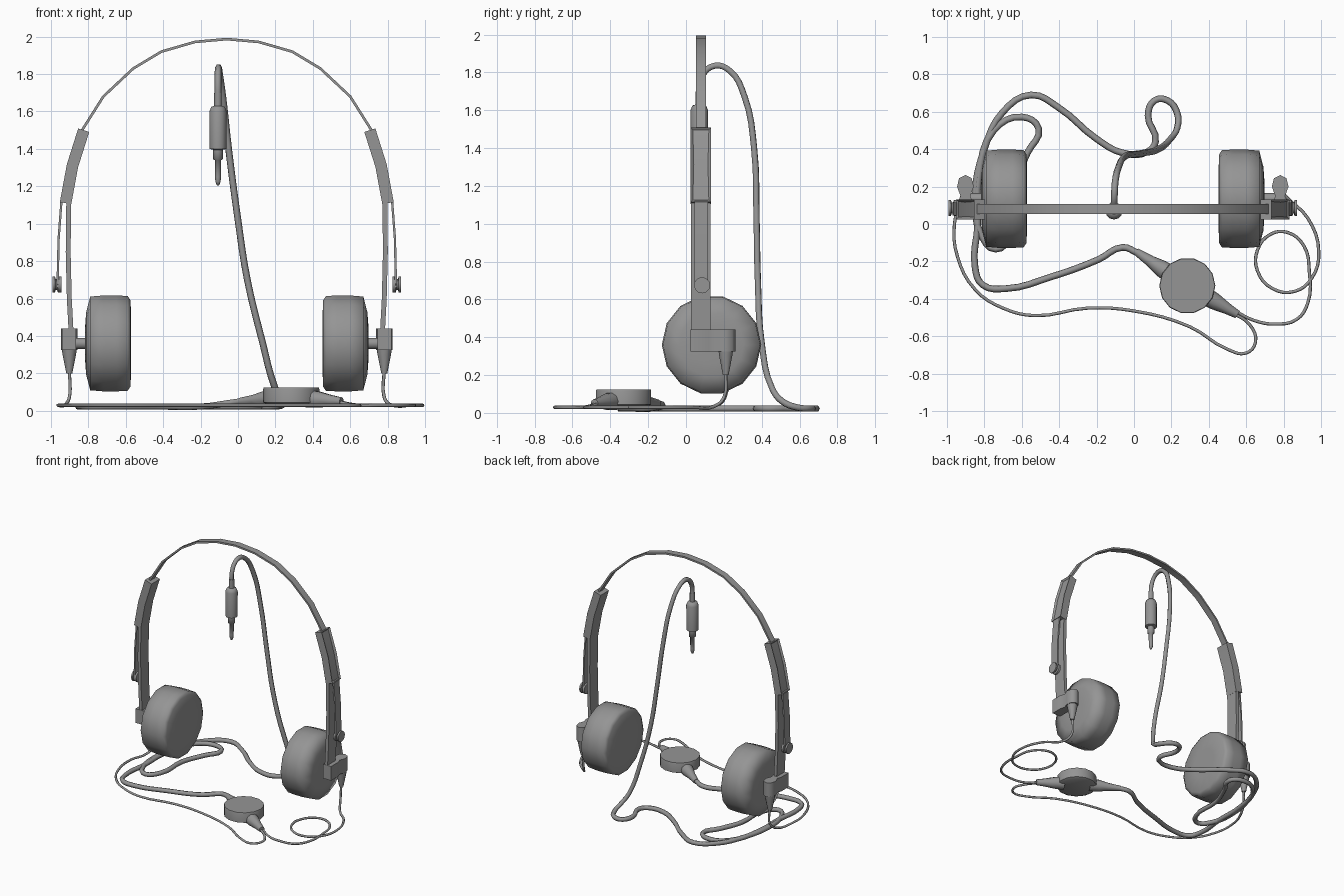
import bpy, bmesh, math
from mathutils import Vector

CX = -0.06   # symmetry plane of the headset
BY = 0.08    # depth of the headband

GREY = bpy.data.materials.new("dark_grey")
GREY.diffuse_color = (0.3, 0.3, 0.3, 1)


def finish(name, bm, angle=40):
    bmesh.ops.recalc_face_normals(bm, faces=bm.faces[:])
    me = bpy.data.meshes.new(name)
    bm.to_mesh(me)
    bm.free()
    me.shade_smooth()
    me.set_sharp_from_angle(angle=math.radians(angle))
    me.materials.append(GREY)
    ob = bpy.data.objects.new(name, me)
    bpy.context.collection.objects.link(ob)
    return ob


def lathe(name, origin, axis, profile, n=12, angle=40):
    """Revolve (distance, radius) pairs around an axis."""
    rot = Vector(axis).to_track_quat('Z', 'Y')
    o = Vector(origin)
    bm = bmesh.new()
    rings = []
    for t, r in profile:
        rings.append([bm.verts.new(o + rot @ Vector((r * math.cos(a), r * math.sin(a), t)))
                      for a in (2 * math.pi * i / n for i in range(n))])
    for a, b in zip(rings, rings[1:]):
        for i in range(n):
            j = (i + 1) % n
            bm.faces.new((a[i], a[j], b[j], b[i]))
    bm.faces.new(rings[0])
    bm.faces.new(rings[-1])
    return finish(name, bm, angle)


def band(name, pts, thick, y0, y1, inset=0):
    """Rectangular strip following an (x, z) centre line."""
    bm = bmesh.new()
    P = [Vector(p) for p in pts]
    rings = []
    for i, p in enumerate(P):
        d = (P[min(i + 1, len(P) - 1)] - P[max(i - 1, 0)]).normalized()
        n = Vector((d.y, -d.x)) * thick / 2
        rings.append([bm.verts.new((q.x, y, q.y)) for q, y in
                      ((p + n, y0), (p + n, y1), (p - n, y1), (p - n, y0))])
    for a, b in zip(rings, rings[1:]):
        for i in range(4):
            j = (i + 1) % 4
            bm.faces.new((a[i], a[j], b[j], b[i]))
    bm.faces.new(rings[0])
    bm.faces.new(rings[-1])
    if inset:  # recessed panel on the outer side
        bmesh.ops.recalc_face_normals(bm, faces=bm.faces[:])
        bm.normal_update()
        side = [f for f in bm.faces if f.normal.x * (P[0].x - CX) > 0
                and abs(f.normal.x) > 0.8]
        bmesh.ops.inset_region(bm, faces=side, thickness=inset, depth=-0.012)
    return finish(name, bm)


def cable(name, pts, radius, z=0.03):
    """Round cable through points; points without a height lie on the floor."""
    cu = bpy.data.curves.new(name, 'CURVE')
    cu.dimensions = '3D'
    cu.bevel_depth = radius
    cu.bevel_resolution = 1
    cu.resolution_u = 4
    cu.use_fill_caps = True
    cu.materials.append(GREY)
    sp = cu.splines.new('BEZIER')
    sp.bezier_points.add(len(pts) - 1)
    for b, p in zip(sp.bezier_points, pts):
        b.co = p if len(p) == 3 else (*p, z)
        b.handle_left_type = b.handle_right_type = 'AUTO'
    ob = bpy.data.objects.new(name, cu)
    bpy.context.collection.objects.link(ob)
    return ob


# Headband
half = [(0.78, 1.49), (0.66, 1.68), (0.50, 1.83), (0.35, 1.92), (0.17, 1.972)]
arc = [(CX - x, z) for x, z in half] + [(CX, 1.987)] + [(CX + x, z) for x, z in half[::-1]]
band("headband", arc, 0.014, BY - 0.027, BY + 0.027)

# Everything repeated on both sides
for side, s in (("left", -1), ("right", 1)):
    X = lambda d: CX + s * d
    path = lambda pts: [(X(d), z) for d, z in pts]
    band(side + "_slider_sleeve", path([(0.765, 1.50), (0.825, 1.31), (0.862, 1.11)]),
         0.062, 0.025, 0.132, 0.016)
    band(side + "_arm", path([(0.845, 1.12), (0.848, 0.85), (0.842, 0.6), (0.828, 0.34)]),
         0.026, 0.027, 0.13)
    band(side + "_slider_strip", path([(0.884, 1.12), (0.899, 0.92), (0.905, 0.66)]),
         0.012, 0.045, 0.115)
    lathe(side + "_slider_knob", (X(0.885), 0.085, 0.675), (s, 0, 0),
          [(0, 0.043), (0.018, 0.043), (0.022, 0.03), (0.03, 0.03), (0.034, 0.043), (0.047, 0.043)])

    # Ear pad and its stem
    lathe(side + "_ear_pad", (CX, 0.135, 0.36), (s, 0, 0),
          [(0.512, 0.12), (0.514, 0.235), (0.53, 0.26), (0.59, 0.263), (0.66, 0.263),
           (0.73, 0.257), (0.752, 0.17), (0.757, 0.1)], 14, 100)
    lathe(side + "_pad_stem", (CX, 0.135, 0.36), (s, 0, 0), [(0.74, 0.03), (0.82, 0.03)], 10)

    # Bracket with rounded rear, and cable strain relief
    bm = bmesh.new()
    outline = [(.805, .025), (.88, .025), (.88, .12), (.868, .15), (.886, .2), (.875, .245),
               (.842, .262), (.808, .245), (.797, .2), (.815, .15), (.805, .12)]
    f = bm.faces.new([bm.verts.new((X(d), y, 0.325)) for d, y in outline])
    top = bmesh.ops.extrude_face_region(bm, geom=[f])
    bmesh.ops.translate(bm, vec=(0, 0, 0.115),
                        verts=[v for v in top["geom"] if isinstance(v, bmesh.types.BMVert)])
    finish(side + "_bracket", bm, 65)
    lathe(side + "_strain_relief", (X(0.842), 0.21, 0.34), (0, 0, -1),
          [(0, 0.042), (0.04, 0.036), (0.14, 0.016)], 10)

# Inline control puck with tapered cable exits
ctrl = (0.285, -0.33, 0.0)
lathe("control_puck", ctrl, (0, 0, 1),
      [(0.035, 0.13), (0.045, 0.15), (0.115, 0.15), (0.124, 0.147)], 14)
lathe("control_main_exit", (0.285, -0.33, 0.075), (-0.27, 0.18, -0.025),
      [(0.1, 0.05), (0.17, 0.045), (0.24, 0.03), (0.33, 0.02)], 10)
lathe("control_split_exit", (0.285, -0.33, 0.07), (0.27, -0.155, -0.02),
      [(0.1, 0.05), (0.17, 0.045), (0.25, 0.03), (0.31, 0.022)], 10)

# Thin cables from each ear to the control
cable("left_ear_cable", [
    (-0.902, 0.21, 0.22), (-0.90, 0.205, 0.08), (-0.92, 0.15, 0.035), (-0.96, 0.0),
    (-0.945, -0.17), (-0.85, -0.35), (-0.7, -0.45), (-0.53, -0.49), (-0.25, -0.45),
    (0.0, -0.465), (0.3, -0.55), (0.5, -0.67), (0.6, -0.69), (0.65, -0.63),
    (0.62, -0.54), (0.52, -0.47, 0.05)], 0.009)
cable("right_ear_cable", [
    (0.782, 0.21, 0.22), (0.78, 0.2, 0.08), (0.81, 0.15, 0.035), (0.93, 0.03),
    (0.988, -0.15), (0.95, -0.29), (0.86, -0.36), (0.74, -0.345), (0.66, -0.25),
    (0.66, -0.14), (0.73, -0.055), (0.82, -0.045), (0.91, -0.12), (0.937, -0.25),
    (0.93, -0.42), (0.87, -0.51), (0.75, -0.535), (0.64, -0.515), (0.53, -0.46, 0.05)], 0.009)

# Thick main cable: floor loops, then up to the hanging plug
cable("main_cable", [
    (0.02, -0.155, 0.052), (-0.06, -0.125, 0.04), (-0.19, -0.19), (-0.45, -0.285),
    (-0.68, -0.345), (-0.81, -0.325), (-0.85, -0.23), (-0.835, 0.0), (-0.83, 0.25),
    (-0.75, 0.5), (-0.6, 0.572), (-0.51, 0.51), (-0.57, 0.38), (-0.64, 0.2),
    (-0.66, -0.06), (-0.74, -0.135), (-0.82, -0.05), (-0.85, 0.15), (-0.8, 0.4),
    (-0.7, 0.6), (-0.55, 0.69), (-0.4, 0.62), (-0.2, 0.455), (-0.06, 0.38),
    (0.07, 0.385), (0.115, 0.44), (0.075, 0.58), (0.11, 0.66), (0.18, 0.66),
    (0.232, 0.59, 0.028), (0.23, 0.51, 0.06), (0.195, 0.455, 0.13), (0.13, 0.4, 0.37),
    (0.05, 0.38, 0.7), (0.0, 0.373, 1.02), (-0.05, 0.36, 1.4), (-0.08, 0.31, 1.67),
    (-0.1, 0.23, 1.81), (-0.105, 0.15, 1.835), (-0.107, 0.085, 1.78),
    (-0.107, 0.07, 1.64)], 0.018, 0.023)

# Jack plug
lathe("plug", (-0.107, 0.07, 0), (0, 0, 1),
      [(1.205, 0.006), (1.225, 0.014), (1.25, 0.016), (1.34, 0.017),
       (1.345, 0.026), (1.395, 0.026), (1.4, 0.045), (1.6, 0.046), (1.625, 0.036),
       (1.63, 0.02), (1.7, 0.02)], 12, 70)
